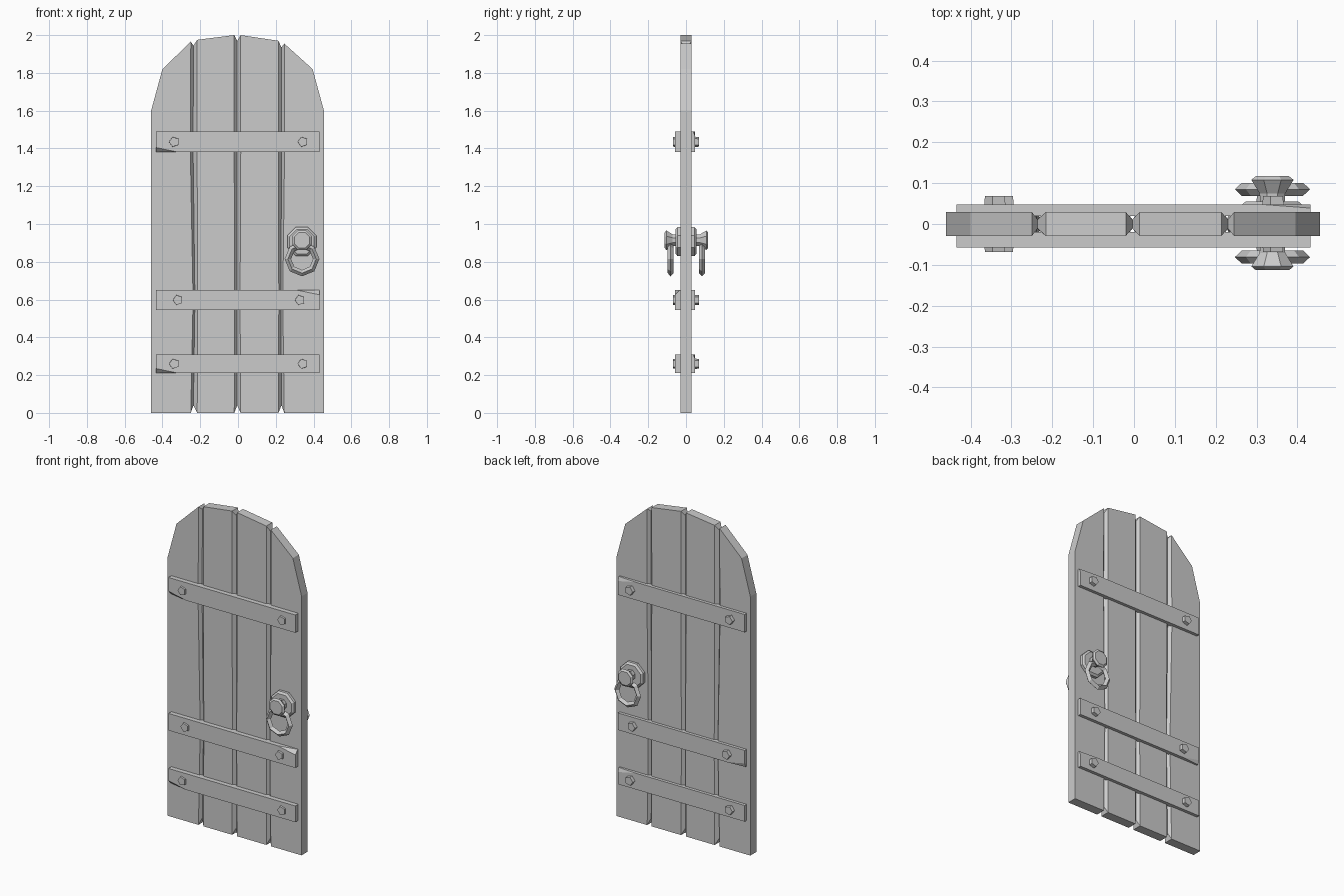
import bpy, bmesh, math
from mathutils import Vector

if "Cube" in bpy.data.objects:
    bpy.data.objects.remove(bpy.data.objects["Cube"])


def finish(name, bm):
    bmesh.ops.recalc_face_normals(bm, faces=bm.faces)
    me = bpy.data.meshes.new(name)
    bm.to_mesh(me)
    bm.free()
    ob = bpy.data.objects.new(name, me)
    bpy.context.collection.objects.link(ob)
    return ob


def lathe(name, cx, cz, profile, sides, phase=0.0):
    """Low-poly turned part around the y axis; profile = (radius, y)."""
    bm = bmesh.new()
    rings = []
    for r, y in profile:
        rings.append([bm.verts.new((cx + r * math.cos(phase + math.tau * i / sides), y,
                                    cz + r * math.sin(phase + math.tau * i / sides)))
                      for i in range(sides)])
    for a, b in zip(rings, rings[1:]):
        for i in range(sides):
            j = (i + 1) % sides
            bm.faces.new((a[i], a[j], b[j], b[i]))
    bm.faces.new(rings[0])
    bm.faces.new(rings[-1])
    return finish(name, bm)


def ring(name, cx, y, cz, major, ry, rr, sides, sect=4):
    """Faceted pull ring hanging in the xz plane."""
    bm = bmesh.new()
    grid = []
    for i in range(sides):
        a = math.tau * i / sides
        row = []
        for k in range(sect):
            t = math.tau * k / sect
            r = major + rr * math.cos(t)
            row.append(bm.verts.new((cx + r * math.cos(a), y + ry * math.sin(t),
                                     cz + r * math.sin(a))))
        grid.append(row)
    for i in range(sides):
        for k in range(sect):
            n, m = (i + 1) % sides, (k + 1) % sect
            bm.faces.new((grid[i][k], grid[n][k], grid[n][m], grid[i][m]))
    return finish(name, bm)


def strap(name, y_in, y_out, z0, z1, sx, sz, depth):
    """Flat bar with one chipped outer corner on side sx (x) and sz (z)."""
    xs, zs = (-0.435, 0.432), (z0, z1)
    pts = []
    cx, cz = xs[sx > 0], zs[sz > 0]
    for x in xs:
        for z in zs:
            for y in (y_in, y_out):
                if (x, z, y) == (cx, cz, y_out):
                    d = math.copysign(depth, y_in - y_out)
                    pts += [(x - sx * 0.12, y, z), (x, y, z - sz * 0.025), (x, y + d, z)]
                else:
                    pts.append((x, y, z))
    bm = bmesh.new()
    for p in pts:
        bm.verts.new(p)
    bmesh.ops.convex_hull(bm, input=bm.verts)
    bmesh.ops.dissolve_limit(bm, angle_limit=0.01, verts=bm.verts, edges=bm.edges)
    return finish(name, bm)


# Door planks: columns of (x, top z, groove centre?, x shift at mid levels)
T, G = 0.029, 0.011
columns = [
    (-0.460, 1.60, False, 0), (-0.400, 1.82, False, 0),
    (-0.250, 1.965, False, 0.012), (-0.236, 1.945, True, 0.008), (-0.216, 1.975, False, 0.003),
    (-0.020, 2.00, False, 0.003), (-0.004, 1.97, True, 0), (0.014, 2.00, False, -0.003),
    (0.214, 1.97, False, 0.002), (0.230, 1.935, True, -0.003), (0.245, 1.955, False, -0.008),
    (0.395, 1.82, False, 0), (0.455, 1.60, False, 0),
]
bm = bmesh.new()
front, back = [], []
for x, top, groove, shift in columns:
    y = G if groove else T
    levels = [(x, 0.04 if groove else 0.0), (x + shift, 0.6),
              (x - shift * 0.2, 1.38), (x, top)]
    front.append([bm.verts.new((px, -y, pz)) for px, pz in levels])
    back.append([bm.verts.new((px, y, pz)) for px, pz in levels])
n = len(columns)
for i in range(n - 1):
    for k in range(3):
        for s in (front, back):
            bm.faces.new((s[i][k], s[i + 1][k], s[i + 1][k + 1], s[i][k + 1]))
    for k in (0, 3):
        bm.faces.new((front[i][k], front[i + 1][k], back[i + 1][k], back[i][k]))
for i in (0, n - 1):
    for k in range(3):
        bm.faces.new((front[i][k], back[i][k], back[i][k + 1], front[i][k + 1]))
finish("door_planks", bm)

# Cross bars and bolts: z range, bolt x positions, chipped corner
bars = [("top", 1.38, 1.49, (-0.338, 0.343), -1, -1),
        ("middle", 0.545, 0.65, (-0.318, 0.328), 1, 1),
        ("bottom", 0.21, 0.31, (-0.338, 0.343), -1, -1)]
for label, z0, z1, bolts, sx, sz in bars:
    strap(f"{label}_bar_front", -0.02, -0.058, z0, z1, sx, sz, 0.025)
    strap(f"{label}_bar_back", 0.02, 0.048, z0, z1, -sx, -sz, 0.009)
    for bx in bolts:
        for side, s in (("front", -1), ("back", 1)):
            lathe(f"{label}_bolt_{side}", bx, (z0 + z1) / 2,
                  [(0.029, s * 0.04), (0.027, s * 0.069)], 5, math.pi)

# Handle on both faces: plate, knob and pull ring
for side, s in (("front", -1), ("back", 1)):
    o = 0.002
    lathe(f"handle_plate_{side}", 0.338, 0.907,
          [(0.083, s * 0.02), (0.083, s * 0.045), (0.07, s * 0.055)], 8, math.pi / 8)
    knob = [(0.032, 0.045), (0.034, 0.073), (0.056, 0.106), (0.044, 0.115)]
    lathe(f"handle_knob_{side}", 0.339, 0.914,
          [(r, s * y + o) for r, y in knob], 8, math.pi / 8)
    ring(f"pull_ring_{side}", 0.339, s * 0.083 + o, 0.815, 0.075, 0.016, 0.017, 8)
